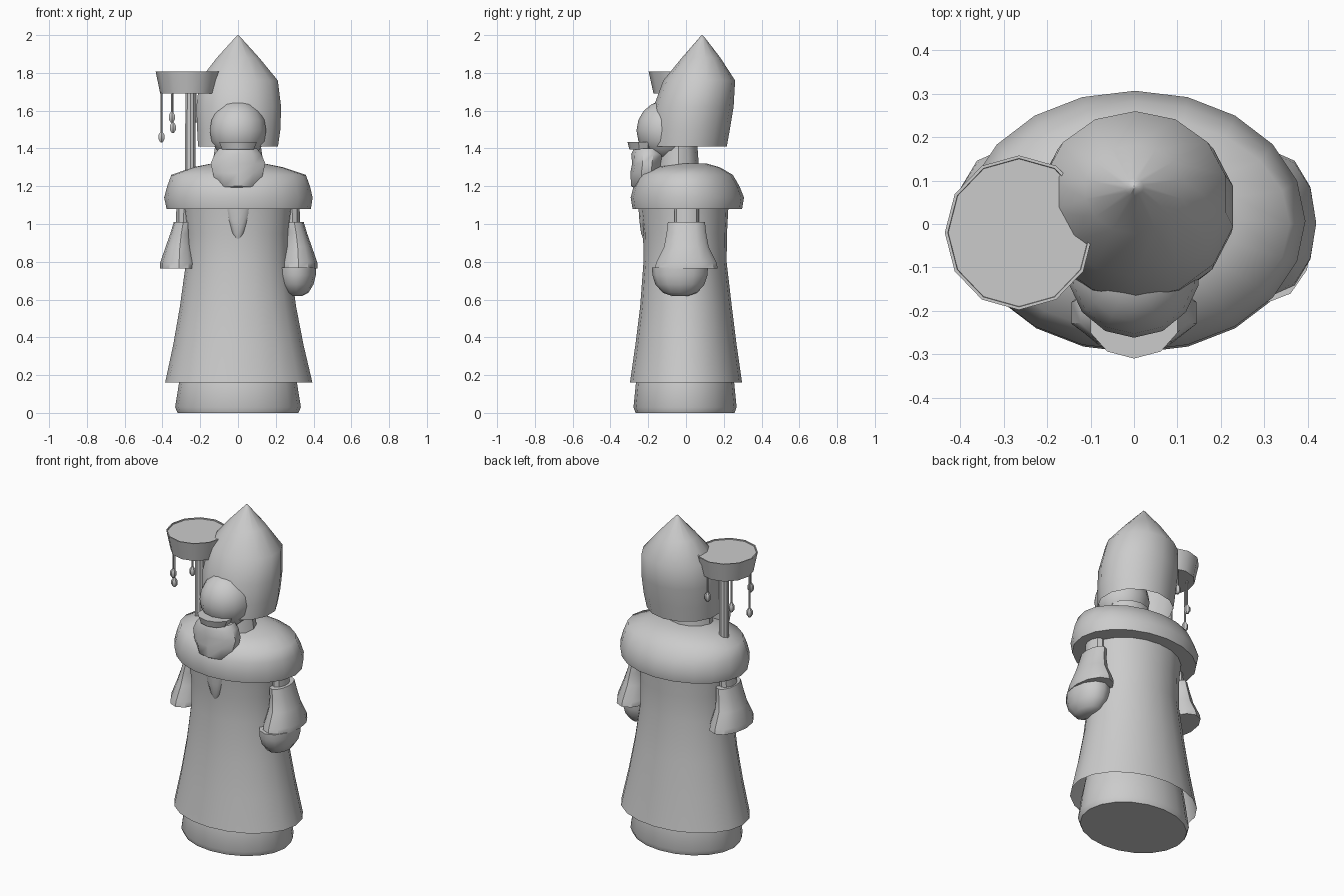
import bpy, bmesh, math

grey = bpy.data.materials.new("stone grey")
grey.diffuse_color = (0.6, 0.6, 0.6, 1)


def loft(name, rings, n=12, bottom=True, top=True, angle=35):
    """Skin a stack of ellipses (cx, cy, z, rx, ry), listed from bottom to top."""
    bm = bmesh.new()
    loops = []
    for cx, cy, z, rx, ry in rings:
        loops.append([bm.verts.new((cx + rx * math.sin(2 * math.pi * i / n),
                                    cy - ry * math.cos(2 * math.pi * i / n), z))
                      for i in range(n)])
    for a, b in zip(loops, loops[1:]):
        for i in range(n):
            j = (i + 1) % n
            bm.faces.new((a[i], a[j], b[j], b[i]))
    if bottom:
        bm.faces.new(loops[0][::-1])
    if top:
        bm.faces.new(loops[-1])
    me = bpy.data.meshes.new(name)
    bm.to_mesh(me)
    bm.free()
    me.materials.append(grey)
    ob = bpy.data.objects.new(name, me)
    bpy.context.collection.objects.link(ob)
    bpy.ops.object.select_all(action='DESELECT')
    ob.select_set(True)
    bpy.context.view_layer.objects.active = ob
    bpy.ops.object.shade_smooth_by_angle(angle=math.radians(angle))
    return ob


# Underskirt standing on the floor
loft("underskirt", [(0, -.005, 0, .32, .262), (0, -.005, .03, .333, .273),
                    (0, -.005, .16, .312, .26), (0, 0, .3, .29, .23)], 20)

# Long flared robe, open at the hem
loft("robe", [(.004, 0, .16, .39, .297), (.002, 0, .36, .345, .268),
              (0, 0, .56, .308, .243), (0, -.005, .8, .275, .22),
              (0, -.005, .95, .275, .222), (0, -.01, 1.1, .292, .235)], 20, bottom=False)

# Pointed tab on the chest
loft("chest_tab", [(0, -.215, .912, .008, .008), (0, -.21, .95, .032, .028),
                   (0, -.205, 1.02, .06, .042), (0, -.2, 1.09, .088, .052)], 12)

# Thick rounded shawl
loft("shawl", [(.004, .007, 1.08, .382, .29), (.002, .007, 1.14, .393, .3),
               (.003, .003, 1.2, .378, .28), (.003, 0, 1.26, .356, .248),
               (0, .01, 1.3, .24, .17), (0, .02, 1.32, .14, .09)], 20, angle=50)

# Head, as a stack of circles
head = []
for k in range(9):
    t = math.radians(-80 + 20 * k)
    head.append((0, -.105, 1.495 + .16 * math.sin(t), .153 * math.cos(t), .157 * math.cos(t)))
loft("head", head, 14)

# Neck under the hood
loft("neck", [(0, -.04, 1.28, .14, .11), (0, -.04, 1.42, .12, .1)], 12)

# Tall hood ending in a point
loft("hood", [(0, .013, 1.41, .217, .203), (.004, .025, 1.5, .226, .207),
              (.004, .04, 1.62, .23, .212), (.003, .07, 1.76, .213, .19),
              (0, .08, 1.88, .115, .102), (0, .085, 1.98, .022, .02),
              (0, .085, 2.0, .003, .003)], 14, bottom=False, angle=50)

# Beard and lip
loft("beard", [(0, -.2, 1.18, .105, .06), (0, -.205, 1.2, .12, .085),
               (0, -.21, 1.27, .14, .085), (0, -.205, 1.32, .152, .08),
               (0, -.2, 1.37, .13, .09), (0, -.2, 1.4, .105, .075)], 10, angle=45)
loft("lip", [(0, -.225, 1.395, .088, .075), (0, -.225, 1.435, .105, .085)], 10)

# Arms with bell sleeves on both sides
for s, side in ((1, "right"), (-1, "left")):
    dx = .008 if s > 0 else 0
    loft(side + "_upper_arm", [(s * .29, .003, .98, .042, .065),
                               (s * .285, .003, 1.12, .042, .065)], 10)
    loft(side + "_sleeve", [(s * .312 + dx, .002, .765, .1, .166),
                            (s * .312 + dx, .002, .795, .1, .16),
                            (s * .308 + dx, .002, .88, .075, .118),
                            (s * .3 + dx, .002, .95, .058, .105),
                            (s * .29 + dx, .002, 1.01, .05, .098)], 12)

# Rounded bowl held under one sleeve
loft("hand_bowl", [(.31, -.032, .62, .03, .045), (.31, -.032, .635, .062, .09),
                   (.31, -.032, .68, .09, .13), (.31, -.032, .73, .102, .146),
                   (.31, -.032, .77, .102, .148)], 12, angle=50)

# Pole carrying a flared tray
loft("pole", [(-.252, -.01, 1.2, .03, .03), (-.252, -.01, 1.7, .028, .028)], 10)
loft("tray", [(-.265, -.02, 1.69, .147, .152), (-.265, -.02, 1.808, .171, .178),
              (-.265, -.02, 1.808, .164, .171), (-.265, -.02, 1.802, .163, .17)], 12)

# Strings with beads hanging from the tray
for k, (x, y, z) in enumerate([(-.405, -.04, 1.46), (-.35, -.13, 1.565),
                               (-.345, .05, 1.51), (-.225, .11, 1.565)]):
    loft(f"string_{k}", [(x, y, z, .005, .005), (x, y, 1.7, .005, .005)], 6)
    loft(f"bead_{k}", [(x, y, z - .028, .007, .007), (x, y, z - .012, .018, .018),
                       (x, y, z + .012, .018, .018), (x, y, z + .028, .007, .007)], 6)
